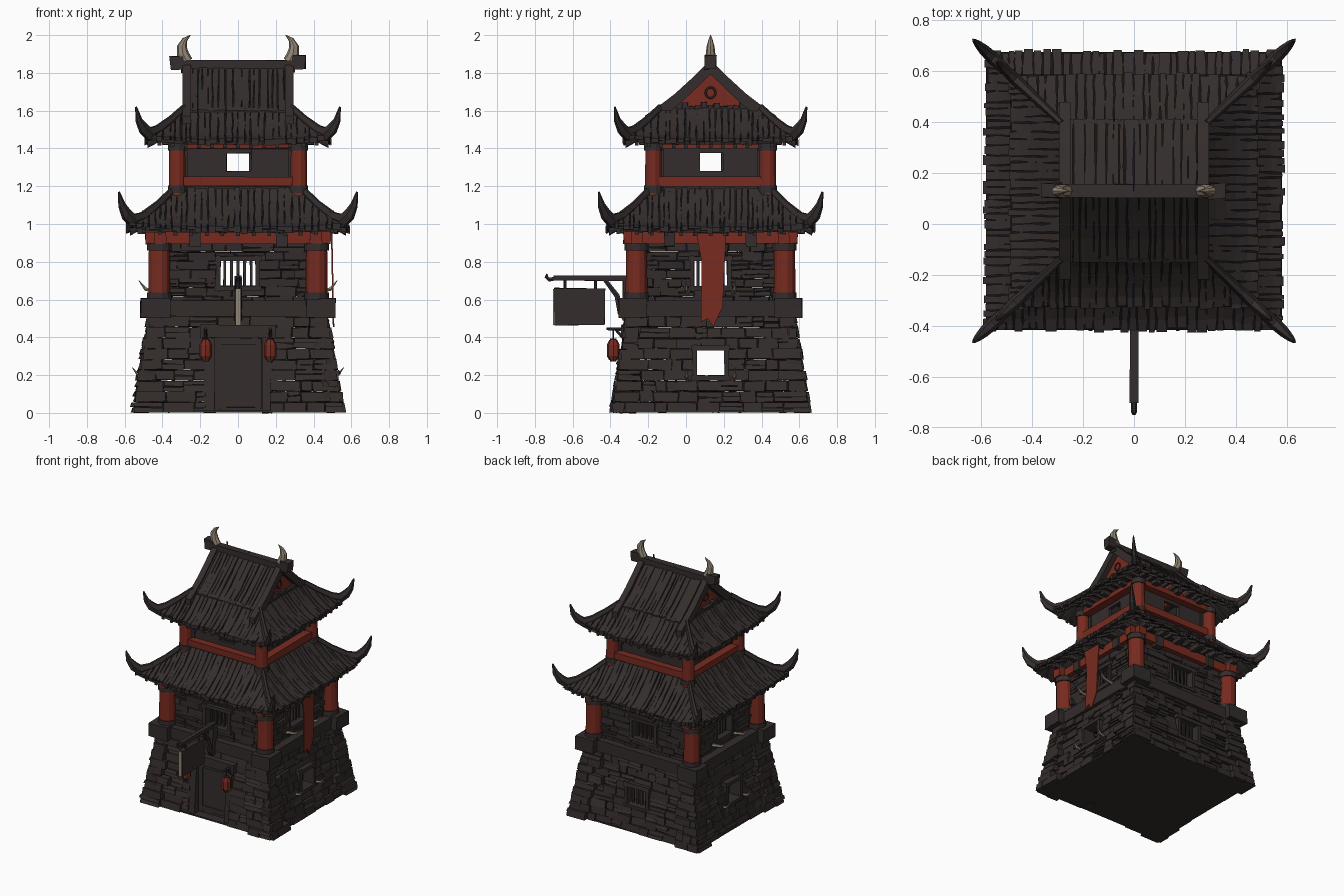
import bpy, bmesh, math, random
from mathutils import Vector

random.seed(4)
R = random.uniform
CY, SY = 0.13, 0.94          # tower centre and depth ratio
if "Cube" in bpy.data.objects:
    bpy.data.objects.remove(bpy.data.objects["Cube"])


def material(name, *rgb):
    m = bpy.data.materials.new(name)
    m.use_nodes = True
    m.diffuse_color = (*rgb, 1)
    b = m.node_tree.nodes["Principled BSDF"]
    b.inputs["Base Color"].default_value = (*rgb, 1)
    b.inputs["Roughness"].default_value = 0.9
    return m


STONE = material("dark stone", .033, .025, .024)
WOOD = material("dark wood", .034, .0265, .0255)
SHADOW = material("crevice black", .008, .006, .006)
RED = material("red paint", .185, .024, .014)
BONE = material("bone", .29, .24, .175)
parts = {}


def part(name, mat):
    """bmesh that becomes one named object at the end"""
    return parts.setdefault(name, (bmesh.new(), mat))[0]


def P(k, u, d, z):
    """point on side k (front, right, back, left): along u, outward d"""
    x, y = [(u, -d), (d, u), (-u, d), (-d, -u)][k]
    return Vector((x, CY + SY * y, z))


def D(y):
    return (CY - y) / SY


def loft(bm, rings):
    rows = [[bm.verts.new(p) for p in r] for r in rings]
    n = len(rows[0])
    for a, b in zip(rows, rows[1:]):
        for i in range(n):
            bm.faces.new((a[i], a[(i + 1) % n], b[(i + 1) % n], b[i]))
    bm.faces.new(rows[0][::-1])
    bm.faces.new(rows[-1])


def block(bm, k, u0, u1, d0, d1, z0, z1, jit=0.0, lean=0.0):
    j = lambda: R(-jit, jit)
    loft(bm, [[P(k, u + j(), d + j() - s, z + j()) for u, d in
               ((u0, d0), (u1, d0), (u1, d1), (u0, d1))] for z, s in ((z0, 0), (z1, lean))])


def tube(bm, pts, radii, sides=7, flat=1.0):
    """round bar along points, optionally flattened across its bending plane"""
    pts = [Vector(p) for p in pts]
    t0, t1 = pts[1] - pts[0], pts[-1] - pts[-2]
    nrm = t0.cross(t1)
    nrm = nrm.normalized() if nrm.length > 1e-6 else t0.orthogonal().normalized()
    rings = []
    for i, (p, r) in enumerate(zip(pts, radii)):
        t = (pts[min(i + 1, len(pts) - 1)] - pts[max(i - 1, 0)]).normalized()
        b = t.cross(nrm).normalized()
        rings.append([p + r * (nrm * flat * math.cos(a) + b * math.sin(a))
                      for a in (math.tau * s / sides for s in range(sides))])
    loft(bm, rings)


def masonry(name, k, z0, z1, rows, half, hole, butt=0.0):
    """courses of loose stones over a black core, with one or more openings"""
    core, stones = part(name + "_core", SHADOW), part(name + "_stones", STONE)
    h = (z1 - z0) / rows
    for i in range(rows):
        za, zb = z0 + i * h, z0 + (i + 1) * h
        d, lean = half(za), half(za) - half(zb)
        w = d + butt - .01
        spans = [(-w, w)]
        for hw, ha, hb in hole:
            if ha < (za + zb) / 2 < hb:
                spans = [(-w, -hw), (hw, w)]
        for a, b in spans:
            block(core, k, max(a, -d + .01), min(b, d - .01), d - .08, d - .012, za + .003, zb, 0, lean)
            while a < b - .005:
                e = min(b, a + R(.06, .17))
                if b - e < .04:
                    e = b
                out = butt if abs(a + e) / 2 > .37 - .1 * za else 0
                cut = zb - za if R(0, 1) > .3 else (zb - za) * R(.4, .6)
                for q0, q1 in ((za, za + cut), (za + cut, zb)):
                    if q1 - q0 > .01:
                        block(stones, k, a + .002, e - .002, d - .06, d + out + R(-.007, .010),
                              q0 + .002, q1 - .002, .004 if za else .0015, lean)
                a = e


def window(k, hw, z0, z1, d, bars):
    bm = part("window_frames", WOOD)
    for s in (-1, 1):
        block(bm, k, s * hw - .012, s * hw + .012, d - .08, d + .015, z0 - .015, z1 + .015, .003)
    for z in (z0, z1):
        block(bm, k, -hw - .02, hw + .02, d - .08, d + .018, z - .013, z + .013, .003)
    for i in range(bars):
        u = hw * (2 * (i + 1) / (bars + 1) - 1)
        block(part("window_bars", WOOD), k, u - .007, u + .007, d - .04, d - .025, z0, z1, .002)


# Stone base, ledge and middle storey on all four sides
base_half = lambda z: .53 - .17 * z
mid_half = lambda z: .405
for k in range(4):
    low = (.17, 0, .45) if k == 0 else (.095, .17, .34)
    masonry("base", k, 0, .51, 9, base_half, [low], .033)
    masonry("middle", k, .57, .9, 7, mid_half, [(.11, .664, .806)])
    window(k, .105, .66, .818, .405, 5)
    if k:
        window(k, .09, .185, .345, .49, 4 if k == 2 else 0)
    ledge = part("ledge", STONE)
    block(ledge, k, -.4, .4, .36, .465, .51, .595, .003)
    for s in (-1, 1):
        block(ledge, k, s * .36, s * .515, .36, .515, .505, .605, .004)
    # red beams with dark brackets
    for d, w, z0, z1 in ((.42, .49, .895, .96), (.325, .35, 1.2, 1.25), (.325, .35, 1.4, 1.435)):
        block(part("red_beams", RED), k, -w, w, d - .04, d + .025, z0, z1, .003)
    for u in (-.23, .23):
        block(part("beam_brackets", WOOD), k, u - .03, u + .03, .4, .458, .88, .96, .004)
    for u in (-.4, -.23, -.08, .08, .23, .4):
        block(part("beam_brackets", WOOD), k, u - .018, u + .018, .42, .53, .95, .985, .003)
    for u in (-.2, 0, .2):
        block(part("beam_brackets", WOOD), k, u - .02, u + .02, .3, .4, 1.42, 1.45, .003)
    # upper storey plank walls around an opening
    wall = part("upper_walls", WOOD)
    for u0, u1, z0, z1 in ((-.3, -.06, 1.1, 1.42), (.07, .3, 1.1, 1.42),
                           (-.06, .07, 1.1, 1.28), (-.06, .07, 1.375, 1.42)):
        block(wall, k, u0, u1, .265, .29, z0, z1, .002)
    # corner pillars with dark collars
    for c, r, z0, z1, zc in ((.417, .06, .6, .9, .6), (.322, .046, 1.13, 1.43, 1.165)):
        at = lambda z: P(k, c, c, z)
        tube(part("red_pillars", RED), [at(z0), at(z1)], [r, r * .95], 12)
        for za, zb in ((zc, zc + .038), (z1 - .04, z1)):
            tube(part("pillar_collars", WOOD), [at(za), at(zb)], [r * 1.1] * 2, 12)

block(part("ground_floor", STONE), 0, -.53, .53, -.53, .53, .001, .012)
block(part("middle_floor", SHADOW), 0, -.4, .4, -.4, .4, .53, .57)
block(part("upper_floor", SHADOW), 0, -.4, .4, -.4, .4, .96, 1.0)


# Sweeping hip roofs
def strip(bm, k, u0, u1, path, t, wob=0.0):
    rings = []
    for d, z in path:
        a, b = u0 + R(-wob, wob), u1 + R(-wob, wob)
        rings.append([P(k, a, d, z - t), P(k, b, d, z - t), P(k, b, d, z), P(k, a, d, z)])
    loft(bm, rings)


def hip_roof(name, h0, h1, z0, z1, lift, horn):
    half = lambda v: h0 + (h1 - h0) * v
    zed = lambda u, v: (z0 + (z1 - z0) * (.35 * v + .65 * max(v, 0) ** 1.7)
                        + lift * min(1, abs(u) / half(v)) ** 5 * (1 - v))
    for k in range(4):
        for label, mat, drop in (("underlay", SHADOW, .012), ("soffit", WOOD, .03)):
            bm = part(name + "_" + label, mat)
            grid = [[bm.verts.new(P(k, u, half(v), zed(u, v) - drop))
                     for u in ((i / 6 - 1) * half(v) for i in range(13))]
                    for v in (j / 6 for j in range(7))]
            for a, b in zip(grid, grid[1:]):
                for i in range(12):
                    bm.faces.new((a[i], a[i + 1], b[i + 1], b[i]))
        u = -h0
        while u < h0 - .01:
            e = min(h0, u + R(.022, .045))
            m = (u + e) / 2
            top = min(1, (h0 - abs(m)) / (h0 - h1))
            v0 = R(-.05, .03)
            up = R(-.003, .006)
            if top > .08:
                path = [(half(v), zed(m, v) + up + R(-.002, .002)) for v in
                        (v0 + (top - v0) * j / 5 for j in range(6))]
                strip(part(name + "_boards", WOOD), k, u + .002, e - .002, path, R(.014, .035), .004)
            u = e
        # rafters under the eaves
        for i in range(-6, 7):
            u = i * h0 / 7
            strip(part(name + "_rafters", WOOD), k, u - .01, u + .01,
                  [(half(v), zed(u, v) - .025) for v in (.03, .3, .6)
                   if half(v) > abs(u)] + [(max(h1, abs(u)) - .01, zed(u, .6) - .025)], .025)
        # hip ridges ending in upturned horns
        tube(part(name + "_horns", WOOD), [P(k, d, d, z) for d, z, r in horn],
             [r for d, z, r in horn], 6, .6)


hip_roof("lower_roof", .58, .33, .985, 1.19, .03,
         [(.33, 1.19, .024), (.42, 1.1, .028), (.5, 1.035, .034), (.555, 1.015, .042),
          (.59, 1.05, .036), (.615, 1.1, .024), (.63, 1.17, .006)])
hip_roof("upper_roof", .485, .28, 1.45, 1.615, .03,
         [(.28, 1.615, .024), (.35, 1.55, .028), (.42, 1.495, .034), (.468, 1.475, .04),
          (.5, 1.505, .034), (.525, 1.55, .022), (.54, 1.62, .006)])

# Gabled top: boarded slopes, rake boards, red gable ends, ridge
slope = [(.3, 1.6), (.2, 1.672), (.1, 1.758), (0, 1.85)]
for k in (0, 2):
    strip(part("gable_underlay", SHADOW), k, -.27, .27, [(d, z - .012) for d, z in slope], .02)
    u = -.28
    while u < .28:
        e = min(.282, u + R(.022, .045))
        up = R(-.003, .006)
        strip(part("gable_boards", WOOD), k, u + .002, e - .002,
              [(d, z + up) for d, z in slope], .02, .004)
        u = e
    for s in (-1, 1):
        strip(part("rake_boards", WOOD), k, s * .25, s * .295,
              [(d, z + .018) for d, z in [(.37, 1.555)] + slope], .075)
for k in (1, 3):
    loft(part("gable_ends", RED), [[P(k, -.27, d, 1.58), P(k, .27, d, 1.58), P(k, 0, d, 1.83)]
                                   for d in (.22, .255)])
    ring = [(math.cos(a) * .028, math.sin(a) * .028) for a in (math.tau * i / 14 for i in range(15))]
    tube(part("gable_rings", WOOD), [P(k, u, .26, 1.695 + z) for u, z in ring], [.006] * 15, 5)
    # ragged board ends standing against the gable
    for i in range(-5, 6):
        u = i * .036
        block(part("gable_foot_boards", WOOD), k, u - .016, u + .016, .25, .285,
              1.58, 1.622 + R(0, .025), .003)
    block(part("ridge", WOOD), k, -.028, .028, 0, .3, 1.80, 1.868, .002)
    block(part("ridge", WOOD), k, -.032, .032, .28, .355, 1.82, 1.89, .006, -.01)
    horn = [(.27, 1.86, .032), (.292, 1.9, .032), (.297, 1.94, .026), (.282, 1.975, .014), (.252, 2.0, .002)]
    tube(part("ridge_horns", BONE), [P(k, 0, d, z) for d, z, r in horn],
         [r for d, z, r in horn], 8, .8)
    # tusks beside the side windows
    for s in (-1, 1):
        for d, z in ((.40, .64), (.435, .18)):
            tube(part("tusks", BONE), [P(k, s * .13, d, z), P(k, s * .135, d + .09, z + .015),
                                       P(k, s * .14, d + .125, z + .06)], [.014, .010, .002], 6)

# Door with frame and lintel
door = part("door", WOOD)
block(door, 0, -.13, .13, .42, .455, .01, .4)
for s in (-1, 1):
    block(part("door_frame", WOOD), 0, s * .125, s * .18, .42, .515, 0, .4, .004, .03)
    block(door, 0, s * .09, s * .125, .45, .463, .02, .4, .001)
for z in (.03, .36):
    block(door, 0, -.09, .09, .45, .463, z, z + .035, .001)
block(part("door_frame", WOOD), 0, -.2, .2, .4, .5, .395, .465, .004)

# Lanterns on small brackets
for s in (-1, 1):
    at = lambda y, z: (s * .171, y, z)
    tube(part("lantern_brackets", WOOD), [at(-.31, .44), at(-.42, .445)], [.01, .008], 5)
    tube(part("lantern_brackets", WOOD), [at(-.32, .385), at(-.37, .44)], [.01, .008], 5)
    tube(part("lantern_brackets", WOOD), [at(-.385, .445), at(-.385, .37)], [.004] * 2, 5)
    tube(part("lanterns", RED), [at(-.385, z) for z in (.28, .3, .36, .385)], [.022, .034, .034, .022], 8)
    for z in (.272, .383):
        tube(part("lantern_caps", WOOD), [at(-.385, z), at(-.385, z + .01)], [.018] * 2, 8)

# Hanging sign on its bracket
arm = part("sign_bracket", WOOD)
block(arm, 0, -.016, .016, D(-.28), D(-.7), .7, .725, .002)
tube(arm, [(0, y, z) for y, z in ((-.69, .712), (-.725, .705), (-.74, .72), (-.735, .735))],
     [.012, .012, .011, .006], 6)
tube(arm, [(0, y, z) for y, z in ((-.31, .49), (-.345, .53), (-.365, .62), (-.43, .705))],
     [.02, .02, .016, .012], 6)
block(arm, 0, -.018, .018, D(-.28), D(-.335), .49, .72, .003)
for y in (-.64, -.48):
    tube(arm, [(0, y, .65), (0, y, .71)], [.008] * 2, 6)
block(part("sign_board", WOOD), 0, -.014, .014, D(-.43), D(-.698), .465, .66, .003)
block(part("sign_edge", BONE), 0, -.013, .013, D(-.697), D(-.703), .465, .655)

# Side banner with a ragged pointed tail
cloth = [(-.08, .95), (.088, .95), (.08, .8), (.068, .56), (.015, .455), (-.015, .5), (-.055, .48), (-.05, .8)]
loft(part("banner", RED), [[P(1, u, d + .02 * (.95 - z), z) for u, z in cloth] for d in (.492, .5)])
tube(part("banner_rod", WOOD), [P(1, -.1, .49, .945), P(1, .1, .49, .945)], [.01] * 2, 6)
for u in (-.07, .07):
    block(part("banner_rod", WOOD), 1, u - .008, u + .008, .43, .495, .935, .955)

# Turn every part into an object
for name, (bm, mat) in parts.items():
    if "underlay" not in name and "soffit" not in name:
        bmesh.ops.recalc_face_normals(bm, faces=bm.faces)
    me = bpy.data.meshes.new(name)
    bm.to_mesh(me)
    bm.free()
    me.materials.append(mat)
    bpy.context.collection.objects.link(bpy.data.objects.new(name, me))
